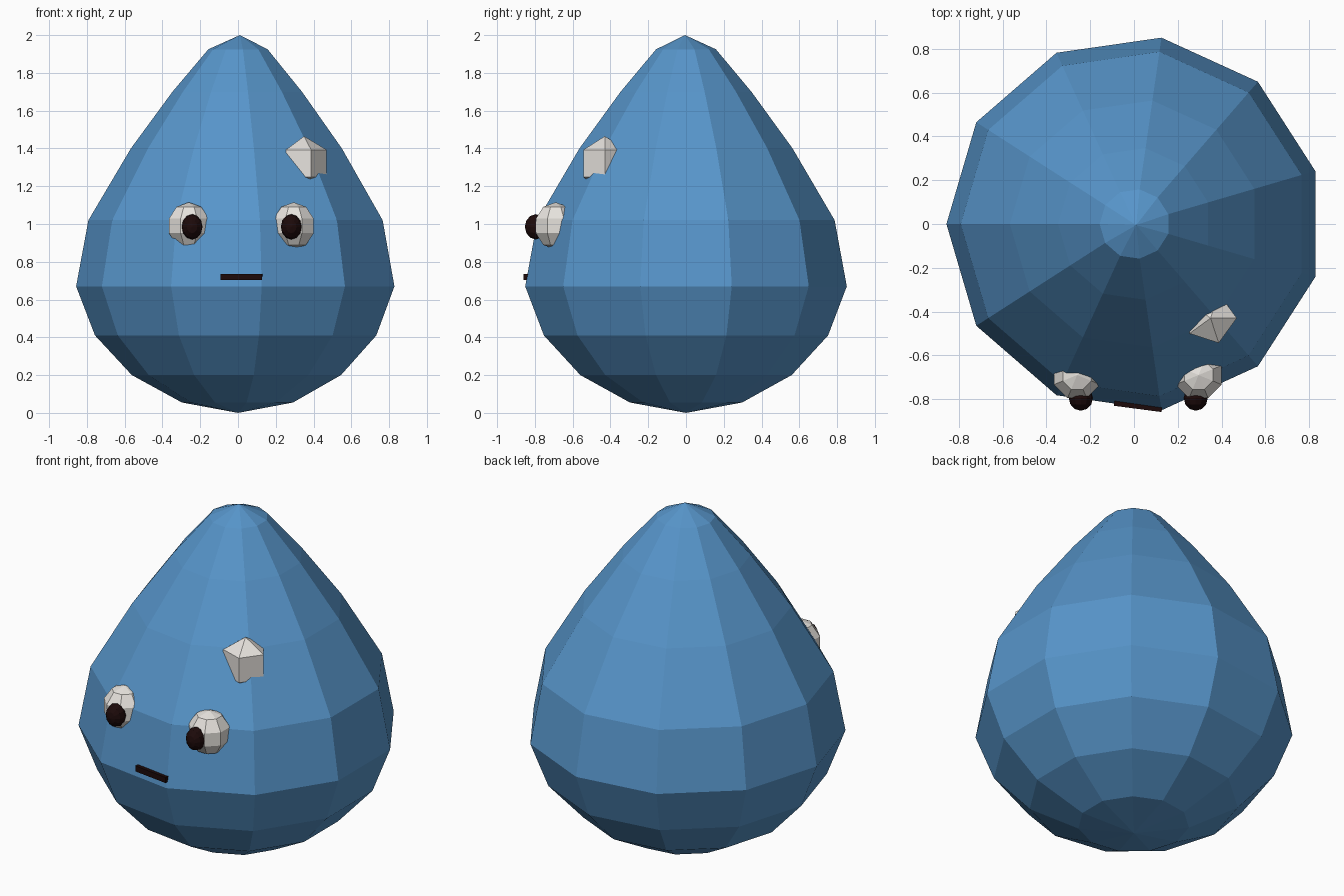
import bpy
import bmesh
from math import cos, sin, pi, radians
from mathutils import Matrix

old = bpy.data.objects.get("Cube")
if old:
    bpy.data.objects.remove(old, do_unlink=True)


def material(name, rgb):
    mat = bpy.data.materials.new(name)
    mat.use_nodes = True
    colour = (*rgb, 1)
    mat.diffuse_color = colour
    bsdf = mat.node_tree.nodes["Principled BSDF"]
    bsdf.inputs["Base Color"].default_value = colour
    bsdf.inputs["Roughness"].default_value = 0.8
    return mat


blue = material("soft blue", (0.095, 0.3, 0.59))
white = material("warm white", (0.8, 0.77, 0.73))
dark = material("dark brown", (0.012, 0.003, 0.003))


def make_object(name, bm, mat):
    bmesh.ops.recalc_face_normals(bm, faces=bm.faces[:])
    mesh = bpy.data.meshes.new(name)
    bm.to_mesh(mesh)
    bm.free()
    mesh.materials.append(mat)
    obj = bpy.data.objects.new(name, mesh)
    bpy.context.collection.objects.link(obj)
    return obj


def ball(name, mat, centre, size, segments, rings, turn=0, axis="Z"):
    bm = bmesh.new()
    bmesh.ops.create_uvsphere(bm, u_segments=segments, v_segments=rings, radius=1)
    bmesh.ops.rotate(bm, verts=bm.verts, matrix=Matrix.Rotation(radians(turn), 3, axis))
    bmesh.ops.scale(bm, verts=bm.verts, vec=size)
    bmesh.ops.translate(bm, verts=bm.verts, vec=centre)
    return make_object(name, bm, mat)


# Drop-shaped body: eleven-sided lathe of (radius, height) rings
SIDES = 11
profile = [(0.3, 0.055), (0.565, 0.2), (0.76, 0.41), (0.86, 0.67), (0.795, 1.02),
           (0.57, 1.4), (0.35, 1.7), (0.16, 1.925)]
bm = bmesh.new()
rings = []
for r, z in profile:
    angles = [pi + 2 * pi * i / SIDES for i in range(SIDES)]
    rings.append([bm.verts.new((r * cos(a) + 0.003, r * sin(a), z)) for a in angles])
bottom = bm.verts.new((0, 0, 0))
tip = bm.verts.new((0.01, -0.005, 2))
for i in range(SIDES):
    j = (i + 1) % SIDES
    for low, high in zip(rings, rings[1:]):
        bm.faces.new((low[i], low[j], high[j], high[i]))
    bm.faces.new((bottom, rings[0][j], rings[0][i]))
    bm.faces.new((tip, rings[-1][i], rings[-1][j]))
make_object("body", bm, blue)

# Eyes with domed pupils
for side, eye_x, pupil_x in (("left", 0.295, 0.282), ("right", -0.26, -0.243)):
    ball(side + "_eye", white, (eye_x, -0.69, 0.99), (0.12, 0.12, 0.125), 8, 5, 22.5)
    ball(side + "_pupil", dark, (pupil_x, -0.795, 0.985), (0.055, 0.058, 0.067), 12, 6, 90, "X")

# Faceted pebble on the upper left of the head
ball("pebble", white, (0.35, -0.43, 1.32), (0.138, 0.138, 0.145), 5, 3, -18)

# Mouth bar lying along the front face
bm = bmesh.new()
bmesh.ops.create_cube(bm, size=1)
bmesh.ops.scale(bm, verts=bm.verts, vec=(0.22, 0.05, 0.033))
bmesh.ops.rotate(bm, verts=bm.verts, matrix=Matrix.Rotation(radians(-7.5), 3, "Z"))
bmesh.ops.translate(bm, verts=bm.verts, vec=(0.02, -0.82, 0.72))
make_object("mouth", bm, dark)
